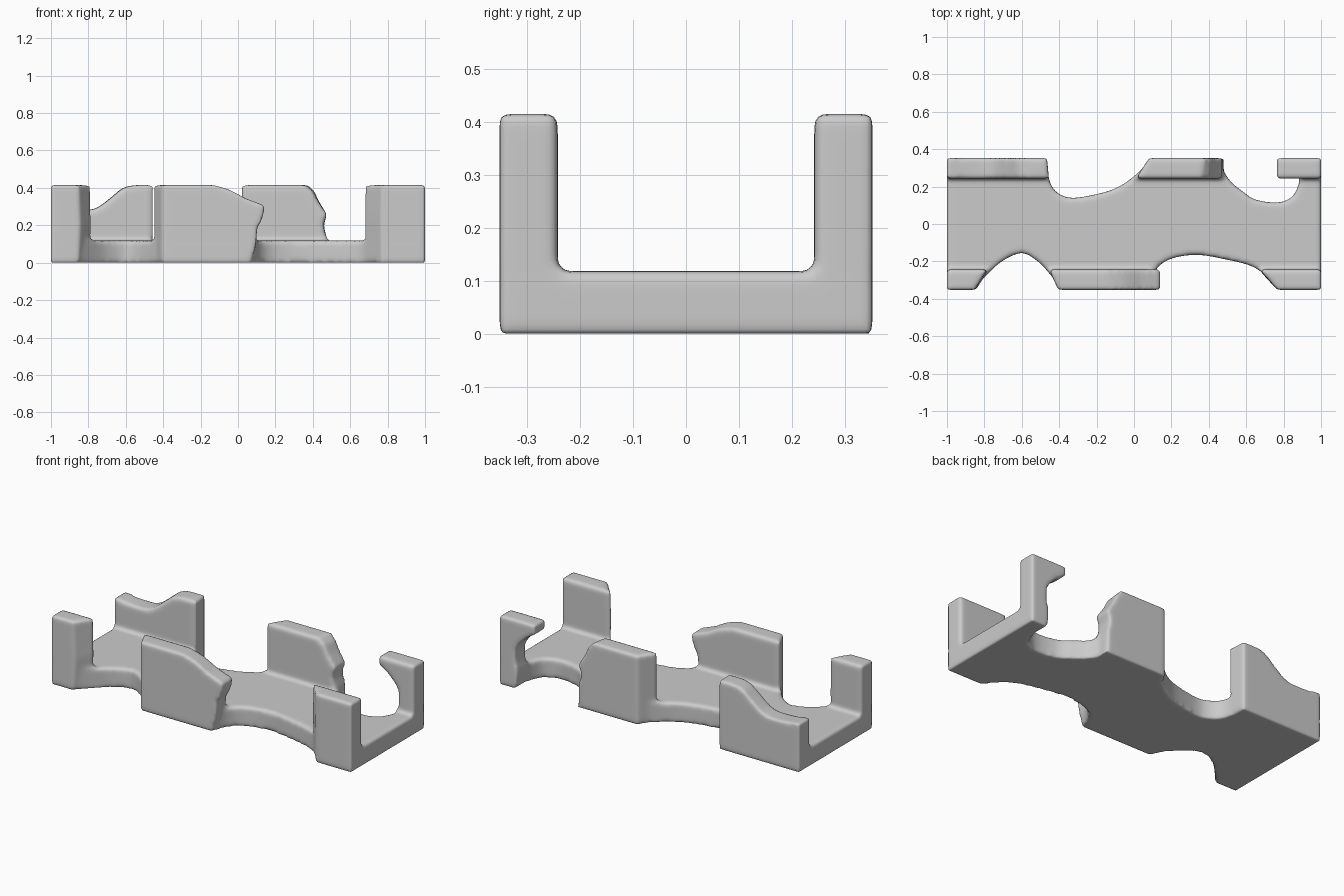
import bpy, bmesh
from mathutils import Vector

if "Cube" in bpy.data.objects:
    bpy.data.objects.remove(bpy.data.objects["Cube"])

H, T = 0.415, 0.118      # wall height, floor thickness
OUT, INN = 0.352, 0.242  # outer and inner wall planes


def spline(pts, steps=5):
    """Catmull-Rom curve through 2D points."""
    p = [Vector(q) for q in pts]
    p = [2 * p[0] - p[1]] + p + [2 * p[-1] - p[-2]]
    res = []
    for a, b, c, d in zip(p, p[1:], p[2:], p[3:]):
        for i in range(steps):
            t = i / steps
            q = 0.5 * (2 * b + (c - a) * t + (2 * a - 5 * b + 4 * c - d) * t * t
                       + (3 * b - a - 3 * c + d) * t ** 3)
            res.append((q.x, q.y))
    return res + [tuple(pts[-1])]


def bridge(bm, loop_a, loop_b):
    """Closed solid between two matching loops."""
    a = [bm.verts.new(v) for v in loop_a]
    b = [bm.verts.new(v) for v in loop_b]
    faces = [bm.faces.new(a), bm.faces.new(b[::-1])]
    n = len(a)
    for i in range(n):
        j = (i + 1) % n
        faces.append(bm.faces.new((a[j], a[i], b[i], b[j])))
    bmesh.ops.recalc_face_normals(bm, faces=faces)


def wall(bm, side, profile, trim_left=0.0, trim_right=0.0):
    """Wall from an x-z profile; its ends may be trimmed towards the outer face."""
    xs = [p[0] for p in profile]
    lo, hi = min(xs), max(xs)

    def outer(x):
        t = (x - lo) / (hi - lo)
        return x + trim_left * (1 - t) - trim_right * t
    bridge(bm, [(x, side * INN, z) for x, z in profile],
           [(outer(x), side * OUT, z) for x, z in profile])


bm = bmesh.new()

# Floor with scalloped gaps along both edges
front_gap_1 = spline([(-0.86, -OUT), (-0.78, -0.265), (-0.70, -0.195), (-0.60, -0.155),
                      (-0.52, -0.195), (-0.46, -0.255), (-0.38, -OUT)])
front_gap_2 = spline([(0.07, -OUT), (0.12, -0.24), (0.20, -0.185), (0.33, -0.165),
                      (0.47, -0.185), (0.65, -0.235), (0.78, -OUT)])
back_gap_1 = spline([(0.93, OUT), (0.89, 0.24), (0.85, 0.15), (0.77, 0.115), (0.65, 0.13),
                     (0.58, 0.175), (0.51, 0.235), (0.44, OUT)])
back_gap_2 = spline([(0.10, OUT), (0.0, 0.255), (-0.10, 0.19), (-0.22, 0.155),
                     (-0.34, 0.14), (-0.42, 0.175), (-0.46, 0.25), (-0.50, OUT)])
outline = ([(-1, -OUT)] + front_gap_1 + front_gap_2 + [(1, -OUT), (1, OUT)]
           + back_gap_1 + back_gap_2 + [(-1, OUT)])
bridge(bm, [(x, y, 0) for x, y in outline], [(x, y, T) for x, y in outline])

# Front wall fragments
wall(bm, -1, [(-1, 0), (-0.79, 0), (-0.775, 0.2), (-0.78, 0.3), (-0.785, H), (-1, H)],
     trim_right=0.07)
wall(bm, -1, [(-0.455, 0), (0.06, 0), (0.09, 0.08)]
     + spline([(0.10, 0.19), (0.125, 0.23), (0.145, 0.305)], 3)
     + spline([(0.03, 0.345), (-0.06, 0.39), (-0.15, H)], 3) + [(-0.455, H)],
     trim_left=0.05)
wall(bm, -1, [(0.67, 0), (1, 0), (1, H), (0.67, H), (0.665, 0.25)], trim_left=0.10)

# Back wall fragments
wall(bm, 1, [(-1, 0), (-0.455, 0), (-0.455, H)]
     + spline([(-0.54, H), (-0.61, 0.40), (-0.68, 0.345), (-0.76, 0.29),
               (-0.86, 0.28), (-1, 0.295)], 4), trim_right=0.01)
wall(bm, 1, [(0.01, 0), (0.48, 0), (0.475, 0.13), (0.455, 0.20), (0.475, 0.26),
             (0.425, 0.33), (0.40, 0.38), (0.36, H), (0.01, H)], trim_left=0.07)
wall(bm, 1, [(1, 0), (1, H), (0.765, H)]
     + spline([(0.765, 0.36), (0.83, 0.315), (0.885, 0.25), (0.895, 0.18), (0.88, 0.1)], 4)
     + [(0.89, 0)])

mesh = bpy.data.meshes.new("broken_channel")
bm.to_mesh(mesh)
bm.free()
channel = bpy.data.objects.new("broken_channel", mesh)
bpy.context.collection.objects.link(channel)

# Fuse floor and walls, then soften every edge
remesh = channel.modifiers.new("fuse", 'REMESH')
remesh.mode = 'VOXEL'
remesh.voxel_size = 0.012
remesh.use_smooth_shade = True
soften = channel.modifiers.new("soften", 'SMOOTH')
soften.factor = 0.5
soften.iterations = 7
